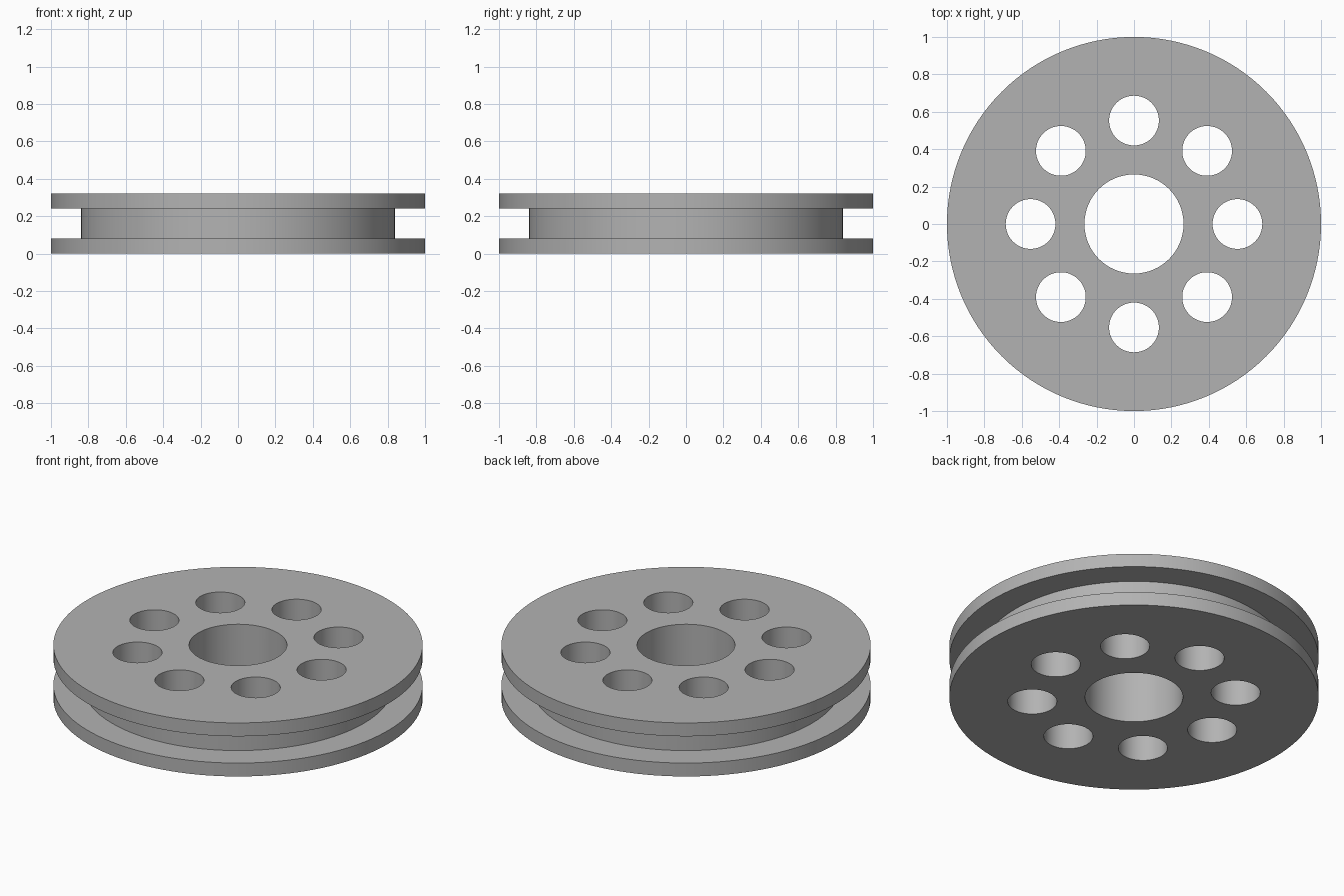
import bpy, bmesh
from math import radians, cos, sin, tau
from mathutils import Matrix

cube = bpy.data.objects.get("Cube")
if cube:
    bpy.data.objects.remove(cube, do_unlink=True)

RIM, GROOVE, HEIGHT, FLANGE = 1.0, 0.84, 0.32, 0.08
BORE, HOLE, HOLE_CIRCLE, HOLES = 0.265, 0.133, 0.553, 8

grey = bpy.data.materials.new("plain_grey")
grey.use_nodes = True
colour = (0.45, 0.45, 0.45, 1)
grey.diffuse_color = colour
grey.node_tree.nodes["Principled BSDF"].inputs["Base Color"].default_value = colour


def add_object(name, bm):
    mesh = bpy.data.meshes.new(name)
    bmesh.ops.recalc_face_normals(bm, faces=bm.faces)
    bm.to_mesh(mesh)
    bm.free()
    obj = bpy.data.objects.new(name, mesh)
    bpy.context.collection.objects.link(obj)
    return obj


# Grooved wheel: half section turned around the z axis
profile = [(0, 0), (RIM, 0), (RIM, FLANGE), (GROOVE, FLANGE),
           (GROOVE, HEIGHT - FLANGE), (RIM, HEIGHT - FLANGE),
           (RIM, HEIGHT), (0, HEIGHT)]
bm = bmesh.new()
verts = [bm.verts.new((r, 0, z)) for r, z in profile]
edges = [bm.edges.new(pair) for pair in zip(verts, verts[1:])]
bmesh.ops.spin(bm, geom=verts + edges, cent=(0, 0, 0), axis=(0, 0, 1),
               angle=tau, steps=128)
bmesh.ops.remove_doubles(bm, verts=bm.verts, dist=1e-4)
bmesh.ops.dissolve_limit(bm, angle_limit=radians(0.5), verts=bm.verts, edges=bm.edges)
wheel = add_object("pulley_wheel", bm)
wheel.data.materials.append(grey)

# Cutter: centre bore and the ring of round holes
bm = bmesh.new()
cuts = [(0, 0, BORE)]
cuts += [(HOLE_CIRCLE * cos(tau * i / HOLES), HOLE_CIRCLE * sin(tau * i / HOLES), HOLE)
         for i in range(HOLES)]
for x, y, radius in cuts:
    bmesh.ops.create_cone(bm, cap_ends=True, segments=64, radius1=radius,
                          radius2=radius, depth=1,
                          matrix=Matrix.Translation((x, y, HEIGHT / 2)))
cutter = add_object("hole_cutter", bm)
cutter.hide_render = True

# Cut the holes through the wheel
cut = wheel.modifiers.new("holes", 'BOOLEAN')
cut.operation = 'DIFFERENCE'
cut.solver = 'EXACT'
cut.object = cutter
bpy.ops.object.select_all(action='DESELECT')
wheel.select_set(True)
bpy.context.view_layer.objects.active = wheel
bpy.ops.object.modifier_apply(modifier=cut.name)
bpy.data.objects.remove(cutter, do_unlink=True)
bpy.ops.object.shade_smooth_by_angle(angle=radians(30))
